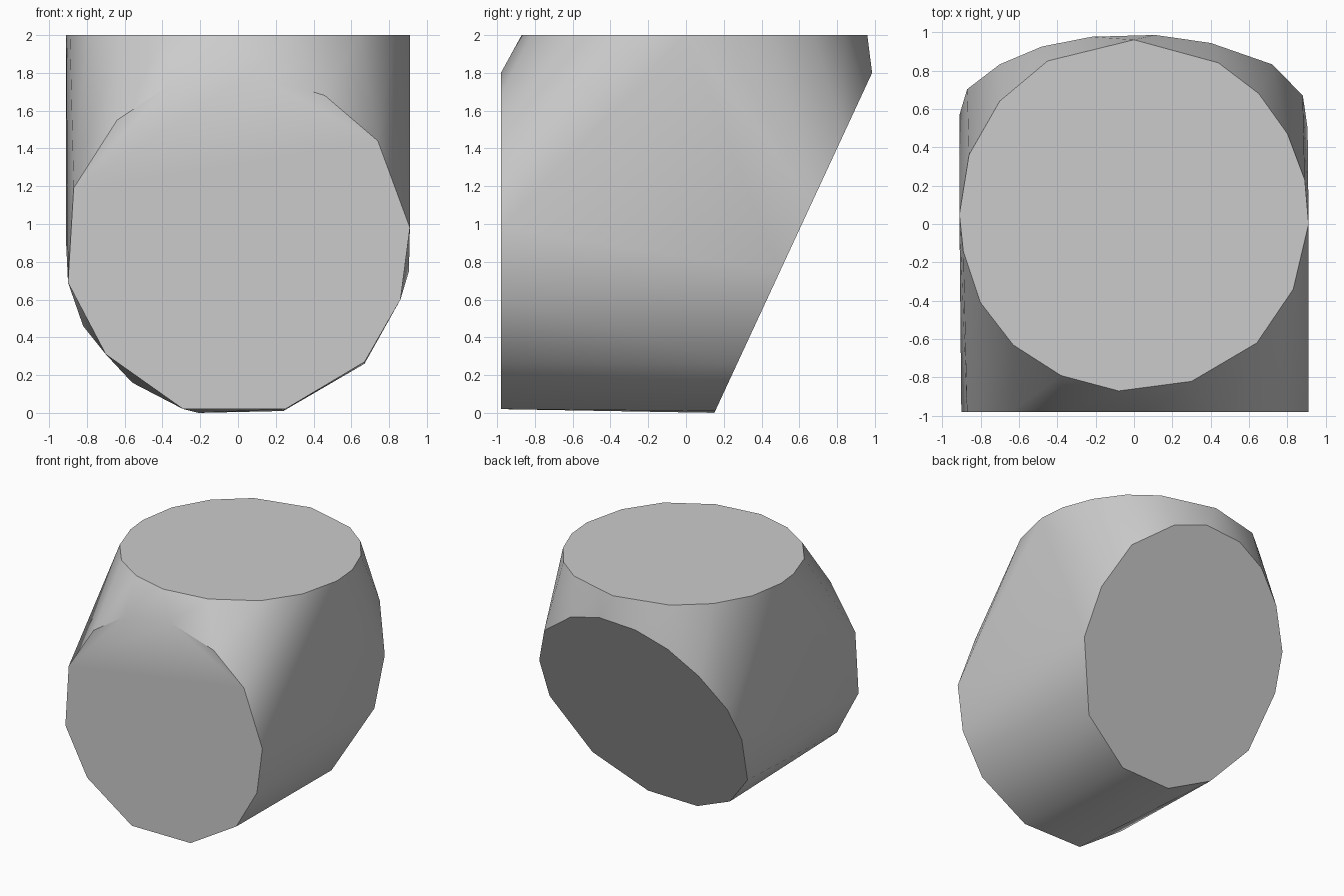
import bpy
import bmesh
import math

default_cube = bpy.data.objects.get("Cube")
if default_cube:
    bpy.data.objects.remove(default_cube, do_unlink=True)


def make_material(name, color):
    material = bpy.data.materials.new(name)
    material.use_nodes = True
    material.diffuse_color = color
    shader = next(n for n in material.node_tree.nodes if n.type == "BSDF_PRINCIPLED")
    shader.inputs["Base Color"].default_value = color
    return material


def place_outline(mesh, outline, place):
    """Lay a flat outline in space with the given placing rule."""
    for across, along in outline:
        mesh.verts.new(place(across, along))


# Flat round faces: top cap (x, y), front cap (x, z), sloping back cap (x, z)
top_outline = [
    (0, .96), (.44, .84), (.65, .68), (.8, .47), (.89, .23), (.91, 0),
    (.83, -.34), (.64, -.62), (.3, -.82), (-.08, -.87), (-.38, -.79),
    (-.63, -.63), (-.8, -.41), (-.89, -.14), (-.91, .05), (-.86, .36),
    (-.7, .64), (-.45, .85)]
front_outline = [
    (.07, 1.8), (.46, 1.68), (.74, 1.44), (.91, .98), (.86, .6), (.67, .27),
    (.25, .02), (-.29, .02), (-.7, .31), (-.9, .69), (-.87, 1.19),
    (-.64, 1.55), (-.37, 1.73)]
back_outline = [
    (.11, 1.8), (.4, 1.71), (.72, 1.47), (.88, 1.12), (.905, .75), (.67, .26),
    (.24, .01), (-.21, 0), (-.56, .16), (-.82, .46), (-.91, .9),
    (-.87, 1.19), (-.7, 1.47), (-.48, 1.67), (-.22, 1.78)]

# Solid body stretched tightly over the three caps
shape = bmesh.new()
place_outline(shape, top_outline, lambda x, y: (x, y, 2))
place_outline(shape, front_outline, lambda x, z: (x, -.98, z))
place_outline(shape, back_outline, lambda x, z: (x, .15 + .464 * z, z))
hull = bmesh.ops.convex_hull(shape, input=shape.verts)
leftover = {v for v in hull["geom_interior"] + hull["geom_unused"]
            if isinstance(v, bmesh.types.BMVert)}
bmesh.ops.delete(shape, geom=list(leftover), context="VERTS")

# Merge the triangles of each flat cap into one face
bmesh.ops.dissolve_limit(shape, angle_limit=math.radians(.2),
                         verts=shape.verts, edges=shape.edges)
bmesh.ops.recalc_face_normals(shape, faces=shape.faces)

mesh_data = bpy.data.meshes.new("faceted_block")
shape.to_mesh(mesh_data)
shape.free()
block = bpy.data.objects.new("faceted_block", mesh_data)
bpy.context.collection.objects.link(block)
mesh_data.materials.append(make_material("light_grey", (.6, .6, .6, 1)))

# Soft sides, crisp cap rims
bpy.ops.object.select_all(action="DESELECT")
block.select_set(True)
bpy.context.view_layer.objects.active = block
bpy.ops.object.shade_smooth_by_angle(angle=math.radians(30))
